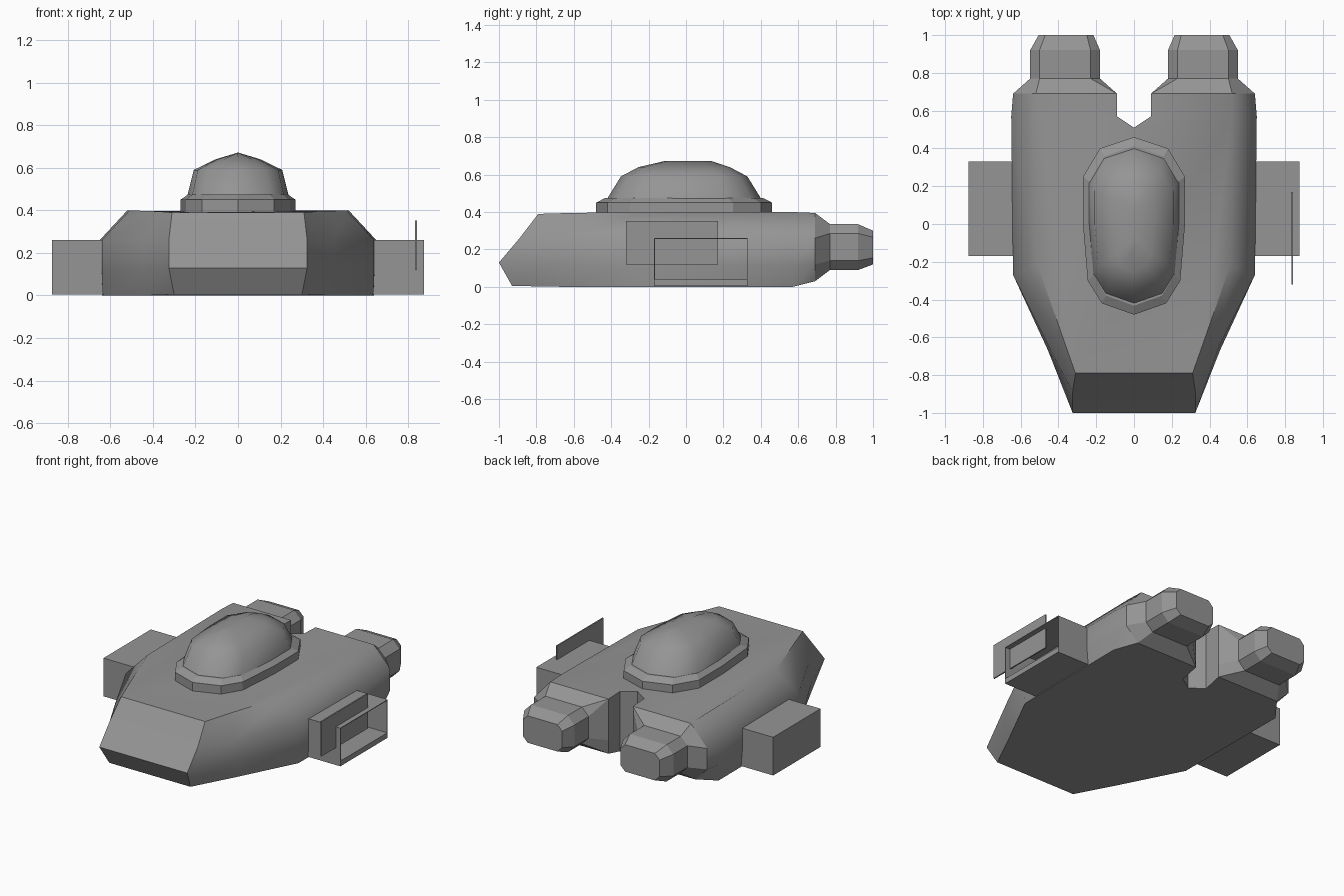
import bpy, bmesh, math

if "Cube" in bpy.data.objects:
    bpy.data.objects.remove(bpy.data.objects["Cube"])

grey = bpy.data.materials.new("hull grey")
grey.diffuse_color = (0.3, 0.3, 0.3, 1)
grey.use_nodes = True
grey.node_tree.nodes["Principled BSDF"].inputs["Base Color"].default_value = grey.diffuse_color


def make(name, bm, smooth=None):
    bmesh.ops.remove_doubles(bm, verts=bm.verts, dist=0.0005)
    bmesh.ops.recalc_face_normals(bm, faces=bm.faces)
    me = bpy.data.meshes.new(name)
    bm.to_mesh(me)
    bm.free()
    me.materials.append(grey)
    ob = bpy.data.objects.new(name, me)
    bpy.context.collection.objects.link(ob)
    if smooth:
        bpy.ops.object.select_all(action='DESELECT')
        ob.select_set(True)
        bpy.context.view_layer.objects.active = ob
        bpy.ops.object.shade_smooth_by_angle(angle=math.radians(smooth))
    return ob


def loft(name, rings, smooth=None, cap_start=True, cap_end=True):
    """Skin closed rings that share one point count."""
    bm = bmesh.new()
    rows = [[bm.verts.new(p) for p in r] for r in rings]
    n = len(rows[0])
    for a, b in zip(rows, rows[1:]):
        for i in range(n):
            j = (i + 1) % n
            bm.faces.new((a[i], a[j], b[j], b[i]))
    if cap_start:
        bm.faces.new(rows[0])
    if cap_end:
        bm.faces.new(rows[-1])
    return make(name, bm, smooth)


def mirrored(half):
    """Right half outline from front to back, closed over x = 0."""
    return half + [(-p[0], *p[1:]) for p in reversed(half) if p[0] > 0.0001]


def box(name, x0, x1, y0, y1, z0, z1):
    ring = lambda z: [(x0, y0, z), (x1, y0, z), (x1, y1, z), (x0, y1, z)]
    return loft(name, [ring(z0), ring(z1)])


# Hull: front corner, cheek, shoulder, flank, rear corner, then the rear notch
def hull_ring(front, cheek, shoulder, flank, rear, z_in, z):
    return mirrored([front, cheek, shoulder, flank, rear,
                     (0.09, 0.69, z_in), (0.09, 0.57, z), (0, 0.51, z)])


loft("hull", [
    hull_ring((0.30, -0.93, 0.005), (0.44, -0.65, 0.0), (0.635, -0.27, 0.0),
              (0.64, 0.57, 0.0), (0.55, 0.69, 0.03), 0.03, 0.0),
    hull_ring((0.325, -1.0, 0.13), (0.455, -0.67, 0.12), (0.64, -0.27, 0.11),
              (0.65, 0.57, 0.11), (0.64, 0.69, 0.12), 0.12, 0.11),
    hull_ring((0.325, -0.89, 0.26), (0.445, -0.66, 0.26), (0.64, -0.27, 0.26),
              (0.65, 0.57, 0.26), (0.64, 0.69, 0.26), 0.26, 0.26),
    hull_ring((0.31, -0.79, 0.39), (0.37, -0.62, 0.395), (0.51, -0.22, 0.40),
              (0.52, 0.57, 0.40), (0.52, 0.69, 0.395), 0.395, 0.40),
], smooth=50)


# Engines: collar, octagonal barrel and tapered nozzle
def octagon(x0, x1, z0, z1, y, c):
    return [(x0, y, z0 + c), (x0, y, z1 - c), (x0 + c, y, z1), (x1 - c, y, z1),
            (x1, y, z1 - c), (x1, y, z0 + c), (x1 - c, y, z0), (x0 + c, y, z0)]


collar = [(0.09, 0.69, 0.12), (0.09, 0.69, 0.395), (0.09, 0.69, 0.395),
          (0.52, 0.69, 0.395), (0.64, 0.69, 0.26), (0.64, 0.69, 0.12),
          (0.55, 0.69, 0.03), (0.09, 0.69, 0.03)]
engine = [collar,
          octagon(0.18, 0.55, 0.09, 0.335, 0.77, 0.05),
          octagon(0.18, 0.55, 0.09, 0.335, 0.92, 0.05),
          octagon(0.215, 0.505, 0.12, 0.30, 1.0, 0.035)]
for side, name in ((1, "right_engine"), (-1, "left_engine")):
    loft(name, [[(side * x, y, z) for x, y, z in r] for r in engine],
         cap_start=False)

# Canopy rim
rim = mirrored([(0, -0.48), (0.17, -0.42), (0.245, -0.30), (0.27, 0.0),
                (0.27, 0.25), (0.18, 0.40), (0, 0.46)])


def rim_ring(sx, sy, z, cy=-0.01):
    return [(x * sx, cy + (y + 0.01) * sy, z) for x, y in rim]


loft("canopy_rim", [rim_ring(1, 1, 0.39), rim_ring(1, 1, 0.45),
                    rim_ring(0.87, 0.90, 0.475)])

# Canopy glass: rounded shell rising to a long central ridge
loft("canopy", [rim_ring(0.89, 0.89, 0.46), rim_ring(0.77, 0.72, 0.59),
                rim_ring(0.39, 0.52, 0.64), rim_ring(0.0, 0.27, 0.672, 0.01)],
     smooth=60, cap_start=False, cap_end=False)

# Closed left pod
box("left_pod", -0.875, -0.6, -0.17, 0.33, 0.005, 0.26)

# Open right pod: thin walls around a bay, with its door moved out
box("right_pod_floor", 0.6, 0.875, -0.17, 0.33, 0.005, 0.04)
box("right_pod_roof", 0.6, 0.875, -0.17, 0.33, 0.255, 0.26)
box("right_pod_front", 0.6, 0.875, -0.17, -0.165, 0.005, 0.26)
box("right_pod_back", 0.6, 0.875, 0.325, 0.33, 0.005, 0.26)
box("right_pod_door", 0.833, 0.842, -0.32, 0.17, 0.12, 0.352)
